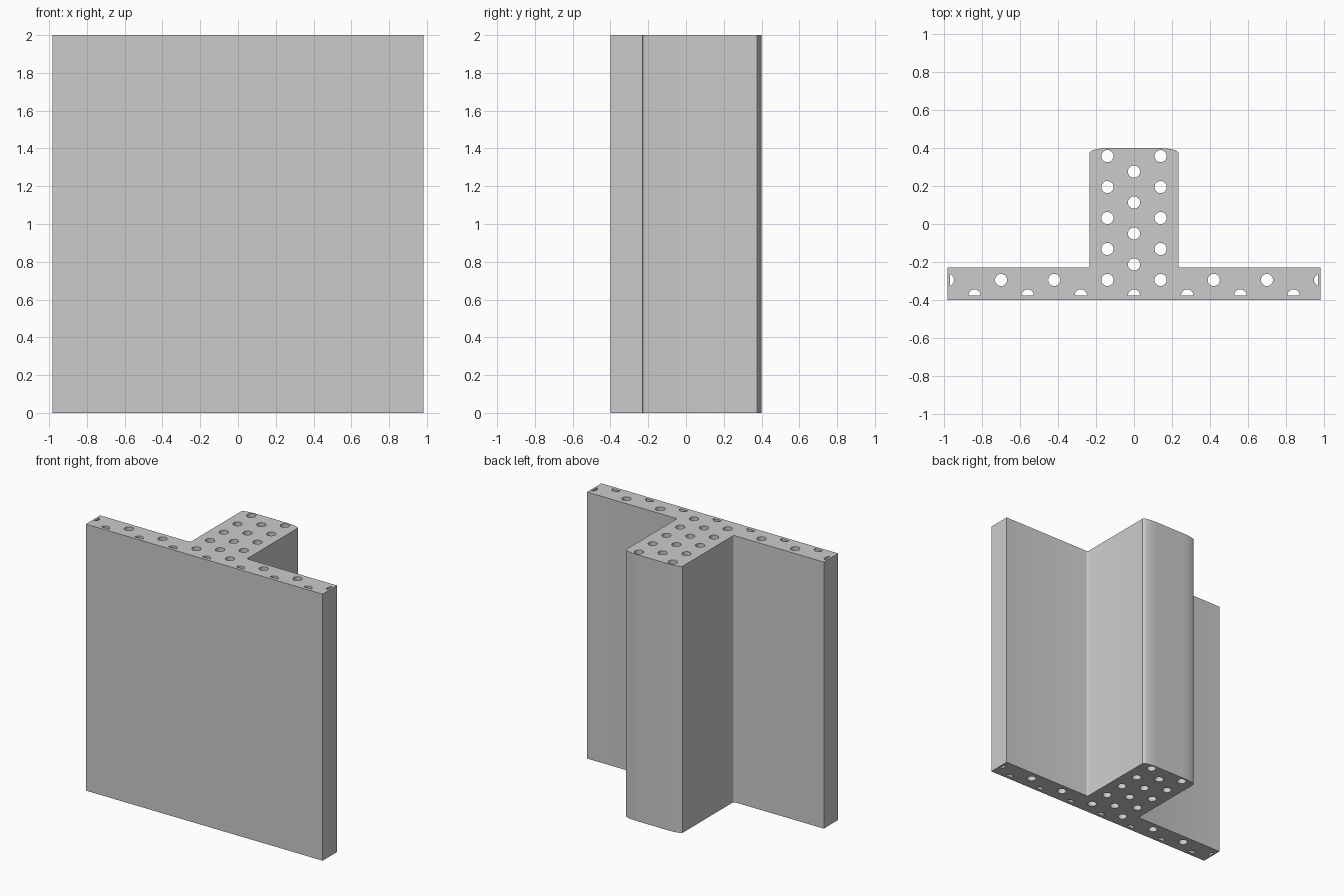
import bpy, bmesh
from math import sin, cos, pi

cube = bpy.data.objects.get("Cube")
if cube:
    bpy.data.objects.remove(cube)

# Main dimensions of the T-shaped section
HALF_W, FRONT, PLATE_BACK = 0.983, -0.40, -0.23
STEM_W, STEM_SIDE, STEM_BACK = 0.235, 0.376, 0.40
HEIGHT = 2.0
FILLET = 0.012
HOLE_R, PITCH_X, PITCH_Y = 0.032, 0.14, 0.0815
ROW_START, MARGIN = -0.376, 0.968


def arc(cx, cy, rx, ry, a0, a1, steps):
    return [(cx + rx * cos(a0 + (a1 - a0) * i / steps),
             cy + ry * sin(a0 + (a1 - a0) * i / steps)) for i in range(steps + 1)]


def outline():
    """Closed T section: right half, then its mirror."""
    half = [(HALF_W, FRONT), (HALF_W, PLATE_BACK)]
    # Inner corner fillet
    half += arc(STEM_W + FILLET, PLATE_BACK + FILLET, FILLET, FILLET, 1.5 * pi, pi, 4)
    # Bowed rear corner of the stem
    half += arc(0.12, STEM_SIDE, STEM_W - 0.12, STEM_BACK - STEM_SIDE, 0.1 * pi, pi / 2, 8)
    half[-9] = (STEM_W, STEM_SIDE)
    return half + [(-x, y) for x, y in reversed(half)]


def hole(cx, cy):
    """Round hole, trimmed flat at the front row and at the plate ends."""
    pts = []
    for x, y in arc(cx, cy, HOLE_R, HOLE_R, 0, 2 * pi, 24)[:-1]:
        p = (max(-MARGIN, min(MARGIN, x)), max(ROW_START, y))
        if not any(abs(p[0] - q[0]) + abs(p[1] - q[1]) < 1e-5 for q in pts):
            pts.append(p)
    # Keep only the ends of each flat run
    return [p for i, p in enumerate(pts)
            if not any(pts[i - 1][k] == p[k] == pts[(i + 1) % len(pts)][k] for k in (0, 1))]


def add_loop(bm, pts):
    verts = [bm.verts.new((x, y, 0)) for x, y in pts]
    return [bm.edges.new((v, verts[(i + 1) % len(verts)])) for i, v in enumerate(verts)]


# Section with staggered rows of holes running the full height
bm = bmesh.new()
edges = add_loop(bm, outline())
for row in range(10):
    reach = 7 if row < 2 else 1
    for col in range(-reach, reach + 1):
        if (col + row) % 2 == 0:
            edges += add_loop(bm, hole(col * PITCH_X, ROW_START + row * PITCH_Y))
bmesh.ops.triangle_fill(bm, edges=edges, use_beauty=True, use_dissolve=False)

# Extrude to full height
top = bmesh.ops.extrude_face_region(bm, geom=bm.faces[:], use_keep_orig=True)
bmesh.ops.translate(bm, vec=(0, 0, HEIGHT),
                    verts=[g for g in top["geom"] if isinstance(g, bmesh.types.BMVert)])
bmesh.ops.recalc_face_normals(bm, faces=bm.faces[:])

mesh = bpy.data.meshes.new("wall_panel")
bm.to_mesh(mesh)
bm.free()
panel = bpy.data.objects.new("wall_panel_with_stem", mesh)
bpy.context.collection.objects.link(panel)

# Plain grey
grey = bpy.data.materials.new("plain_grey")
grey.use_nodes = True
colour = (0.60, 0.60, 0.60, 1)
grey.diffuse_color = colour
grey.node_tree.nodes["Principled BSDF"].inputs["Base Color"].default_value = colour
mesh.materials.append(grey)

bpy.context.view_layer.objects.active = panel
panel.select_set(True)
bpy.ops.object.shade_smooth_by_angle(angle=0.5)
